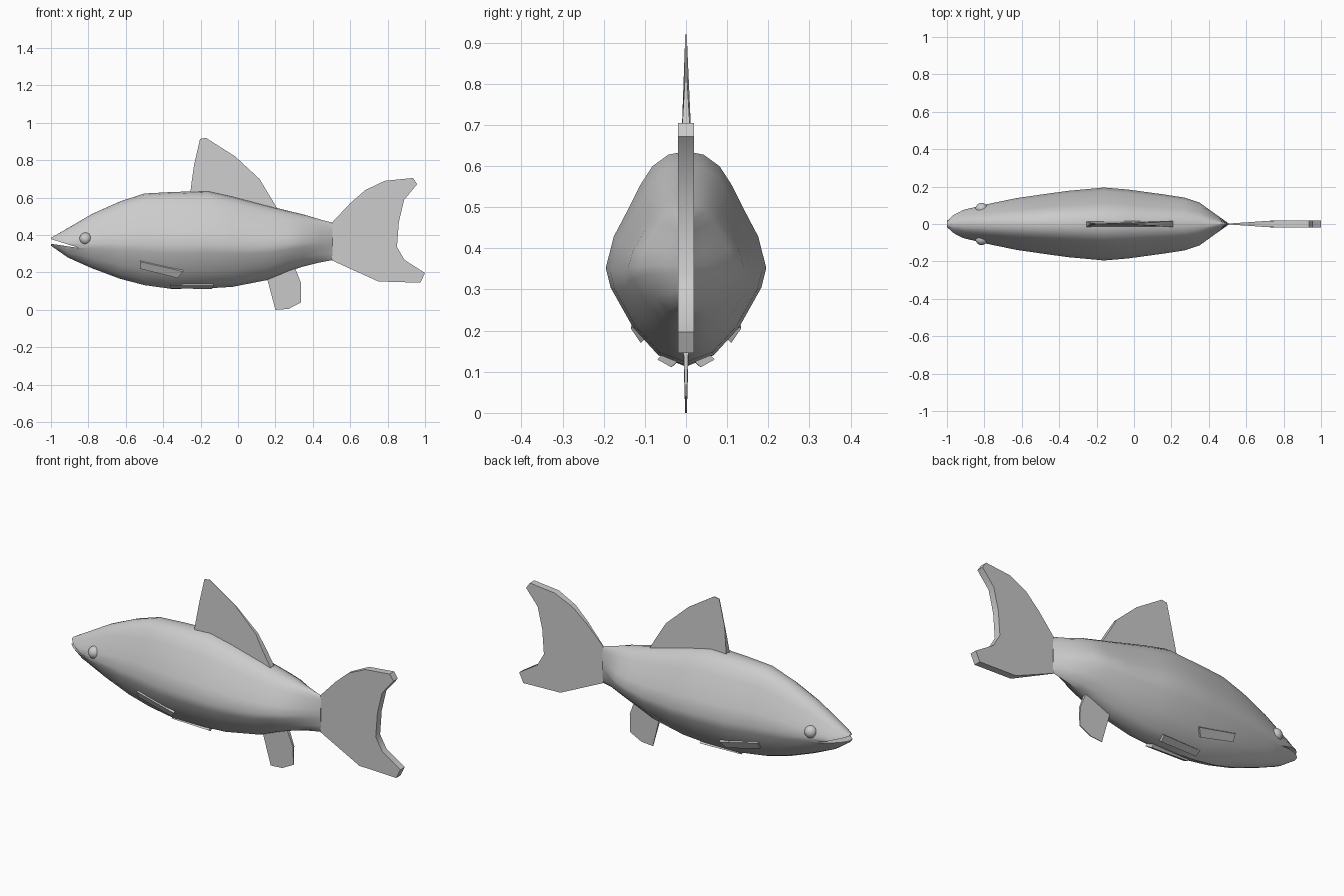
import bpy, bmesh
from mathutils import Vector

if "Cube" in bpy.data.objects:
    bpy.data.objects.remove(bpy.data.objects["Cube"])


def make(name, verts, faces, angle=0.7):
    me = bpy.data.meshes.new(name)
    bm = bmesh.new()
    vs = [bm.verts.new(v) for v in verts]
    for f in faces:
        bm.faces.new([vs[i] for i in f])
    bmesh.ops.recalc_face_normals(bm, faces=bm.faces)
    bm.to_mesh(me)
    bm.free()
    ob = bpy.data.objects.new(name, me)
    bpy.context.collection.objects.link(ob)
    if angle:
        smooth(ob, angle)
    return ob


def smooth(ob, angle):
    bpy.ops.object.select_all(action='DESELECT')
    ob.select_set(True)
    bpy.context.view_layer.objects.active = ob
    bpy.ops.object.shade_smooth_by_angle(angle=angle)


def plate(name, outline, half, angle=0.6):
    """Upright fin in the xz plane; half(x, z) gives the half thickness."""
    n = len(outline)
    verts = [(x, s * half(x, z), z) for s in (-1, 1) for x, z in outline]
    faces = [list(range(n)), list(range(2 * n - 1, n - 1, -1))]
    faces += [(i, (i + 1) % n, n + (i + 1) % n, n + i) for i in range(n)]
    return make(name, verts, faces, angle)


# Body: x, top, bottom, half width
stations = [
    (-1.0, .385, .343, .022), (-.97, .402, .322, .05), (-.91, .437, .28, .076),
    (-.78, .513, .222, .107), (-.63, .58, .166, .138), (-.5, .622, .132, .157),
    (-.355, .63, .112, .177), (-.16, .636, .115, .195), (-.03, .607, .123, .184),
    (.16, .557, .16, .158), (.27, .529, .205, .141), (.35, .51, .232, .115),
    (.44, .483, .254, .05), (.505, .466, .266, .004)]
# Half cross-section from back to belly
section = [(0, 1), (.22, .97), (.42, .87), (.57, .71), (.7, .53), (.9, .27), (1, 0),
           (.94, -.2), (.66, -.61), (.35, -.89), (0, -1)]
ring = section + [(-y, z) for y, z in section[-2:0:-1]]
n = len(ring)
verts = []
for x, top, bot, w in stations:
    mid = bot + (top - bot) * .455
    for y, t in ring:
        verts.append((x, y * w, mid + t * ((top - mid) if t > 0 else (mid - bot))))
faces = [(k * n + i, k * n + (i + 1) % n, (k + 1) * n + (i + 1) % n, (k + 1) * n + i)
         for k in range(len(stations) - 1) for i in range(n)]
last = (len(stations) - 1) * n
faces += [list(range(n)), list(range(last, last + n))]
body = make("body", verts, faces, 0)

# Mouth wedge cut
cutter = plate("mouth_cutter", [(-1.06, .397), (-.845, .33), (-1.06, .362)],
               lambda x, z: .3, 0)
cutter.hide_render = True
mod = body.modifiers.new("mouth", 'BOOLEAN')
mod.object = cutter
mod.operation = 'DIFFERENCE'
mod.solver = 'EXACT'
bpy.context.view_layer.objects.active = body
body.select_set(True)
bpy.ops.object.modifier_apply(modifier="mouth")
bpy.data.objects.remove(cutter)
smooth(body, 0.75)

# Tail fin, thickening towards its tips
plate("tail_fin",
      [(.503, .467), (.6, .57), (.68, .64), (.785, .69), (.935, .705), (.958, .672),
       (.888, .588), (.86, .47), (.85, .337), (.89, .267), (1.0, .197), (.975, .145),
       (.75, .152), (.6, .22), (.503, .264)],
      lambda x, z: .002 + .017 * min(1, (x - .5) / .25))

# Back fin and belly fin
plate("back_fin",
      [(-.25, .58), (-.254, .635), (-.247, .69), (-.235, .775), (-.203, .914),
       (-.172, .92), (-.015, .82), (.115, .7), (.16, .625), (.208, .545), (.2, .5)],
      lambda x, z: max(.002, min(.015, .015 * (.79 - z) / .15)))
plate("belly_fin",
      [(.155, .17), (.2, 0), (.27, .005), (.338, .04), (.338, .14), (.305, .225),
       (.25, .3), (.16, .3)],
      lambda x, z: max(.002, min(.01, .06 * (z - .05))))

# Paired side fins lying against the body
fins = {
    "side_fin": [(-.525, .127, .258), (-.295, .134, .205), (-.322, .11, .17), (-.525, .11, .22)],
    "pelvic_fin": [(-.36, .063, .132), (-.13, .07, .13), (-.14, .036, .111), (-.36, .03, .115)]}
for name, pts in fins.items():
    for side, s in (("left", 1), ("right", -1)):
        q = [Vector((x, y * s, z)) for x, y, z in pts]
        inward = Vector((0, -.022 * s, .02))
        make(f"{name}_{side}", q + [p + inward for p in q],
             [(0, 1, 2, 3), (7, 6, 5, 4)] +
             [(i, (i + 1) % 4, 4 + (i + 1) % 4, 4 + i) for i in range(4)], 0)

# Eyes
for side, s in (("left", 1), ("right", -1)):
    bpy.ops.mesh.primitive_uv_sphere_add(segments=16, ring_count=10, radius=.033,
                                         location=(-.815, s * .08, .38))
    eye = bpy.context.object
    eye.name = "eye_" + side
    smooth(eye, 0.8)
